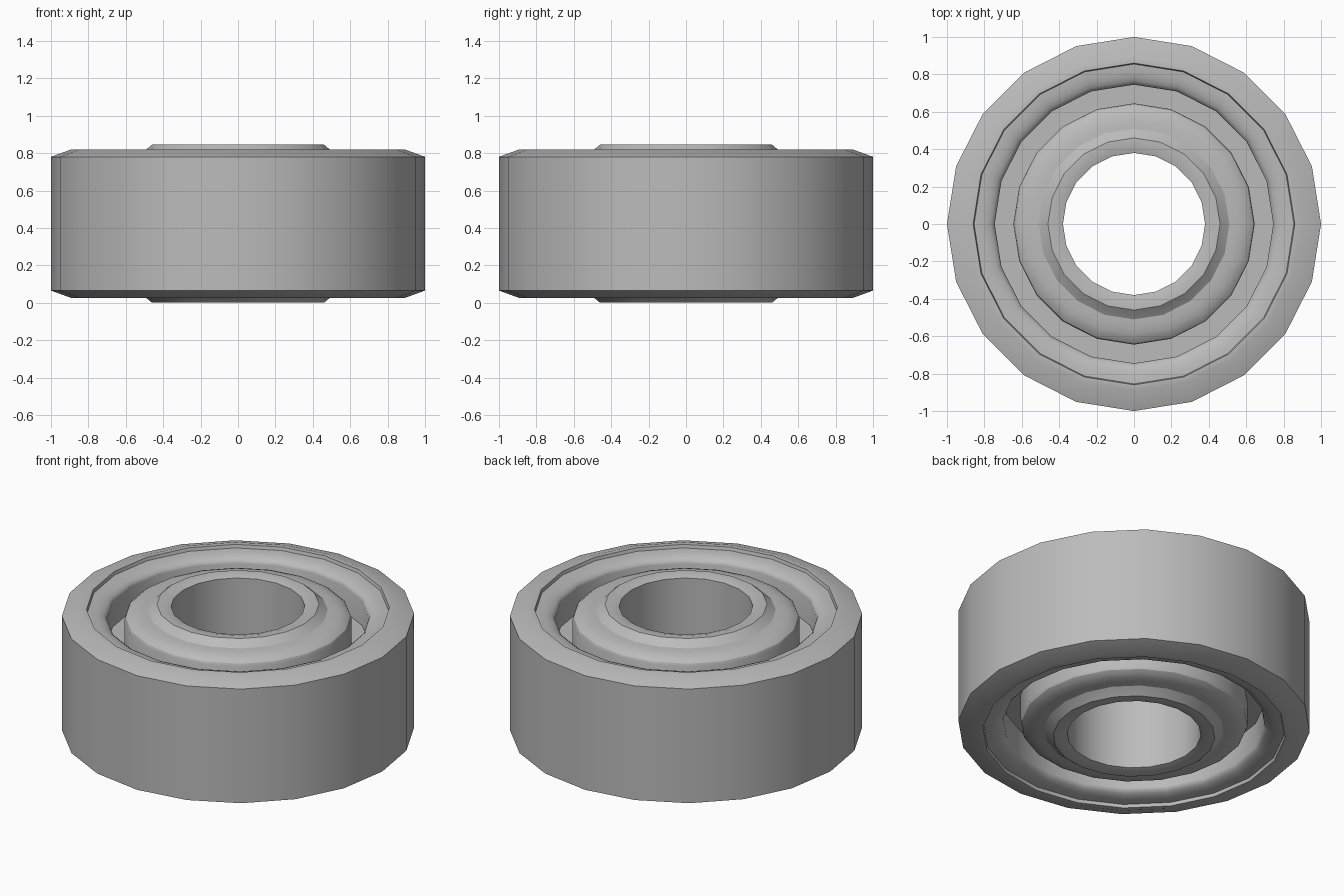
import bpy, bmesh, math

SIDES = 20
MID = 0.4225   # half height, all parts mirror about it

old = bpy.data.objects.get("Cube")
if old:
    bpy.data.objects.remove(old, do_unlink=True)

steel = bpy.data.materials.new("steel_grey")
steel.use_nodes = True
colour = (0.5, 0.5, 0.5, 1)
steel.diffuse_color = colour
steel.node_tree.nodes["Principled BSDF"].inputs["Base Color"].default_value = colour


def roll(r0, z0, r1, z1, steps=5):
    """Quarter-round lip from a flat start (r0, z0) to a steep end (r1, z1)."""
    pts = []
    for i in range(steps + 1):
        a = math.pi / 2 * i / steps
        pts.append((r0 + (r1 - r0) * math.sin(a), z1 + (z0 - z1) * math.cos(a)))
    return pts


def lathe(name, upper):
    """Revolve a closed profile made of an upper half and its mirror image."""
    profile = upper + [(r, 2 * MID - z) for r, z in reversed(upper)]
    bm = bmesh.new()
    rings = []
    for r, z in profile:
        rings.append([bm.verts.new((r * math.cos(a), r * math.sin(a), z))
                      for a in (math.tau * k / SIDES for k in range(SIDES))])
    for i, ring in enumerate(rings):
        nxt = rings[(i + 1) % len(rings)]
        for k in range(SIDES):
            j = (k + 1) % SIDES
            bm.faces.new((ring[k], ring[j], nxt[j], nxt[k]))
    bmesh.ops.recalc_face_normals(bm, faces=bm.faces)
    mesh = bpy.data.meshes.new(name)
    bm.to_mesh(mesh)
    bm.free()
    mesh.materials.append(steel)
    obj = bpy.data.objects.new(name, mesh)
    bpy.context.collection.objects.link(obj)
    bpy.ops.object.select_all(action="DESELECT")
    obj.select_set(True)
    bpy.context.view_layer.objects.active = obj
    bpy.ops.object.shade_smooth_by_angle(angle=math.radians(30))
    return obj


# Outer race: chamfered rim, small step, rounded inner lip
lathe("outer_race", [(1, 0.78), (0.89, 0.82), (0.86, 0.82)]
      + roll(0.855, 0.80, 0.745, 0.755))

# Inner race: rounded shoulder, raised collar, straight bore
lathe("inner_race", [(0.38, 0.833), (0.42, 0.845), (0.46, 0.845), (0.49, 0.82)]
      + roll(0.51, 0.806, 0.645, 0.755))

# Recessed shield closing the gap between the races
lathe("shield", [(0.76, 0.60), (0.63, 0.60)])
